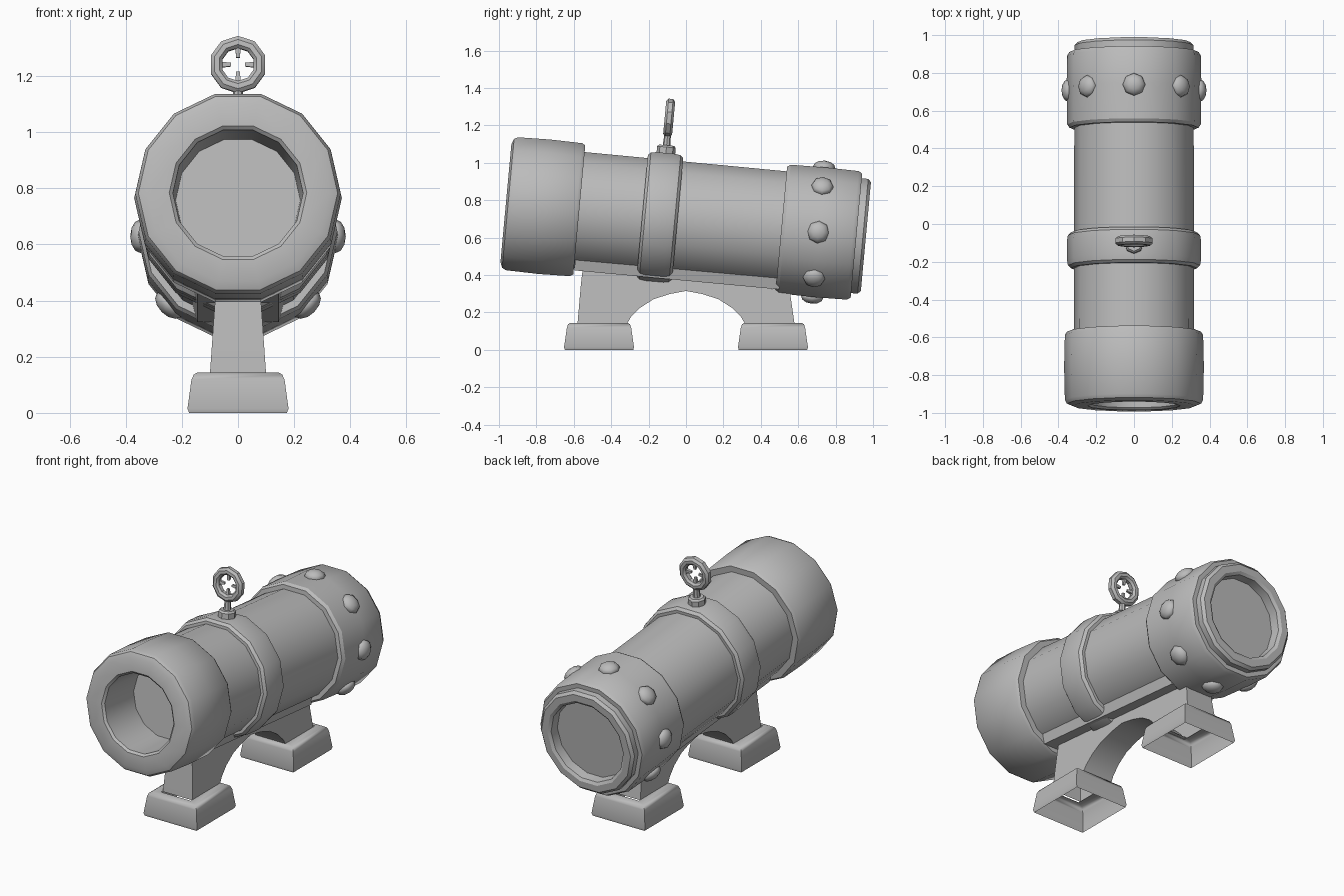
import bpy, bmesh, math
from math import cos, sin, pi, radians
from mathutils import Matrix

cube = bpy.data.objects.get("Cube")
if cube:
    bpy.data.objects.remove(cube)

grey = bpy.data.materials.new("plain_grey")
grey.use_nodes = True
grey.diffuse_color = (0.5, 0.5, 0.5, 1)
grey.node_tree.nodes["Principled BSDF"].inputs["Base Color"].default_value = (0.5, 0.5, 0.5, 1)

# The whole barrel slopes down towards the back
TILT = Matrix.Translation((0, 0, 0.695)) @ Matrix.Rotation(radians(-5.3), 4, 'X')
UPRIGHT = Matrix.Rotation(pi / 2, 4, 'X')
SIDES = 14


def finish(name, bm, matrix=Matrix(), angle=32):
    """Turn a bmesh into an object, smooth except at sharp edges."""
    bmesh.ops.recalc_face_normals(bm, faces=bm.faces)
    for f in bm.faces:
        f.smooth = True
    for e in bm.edges:
        e.smooth = e.calc_face_angle(0) < radians(angle)
    mesh = bpy.data.meshes.new(name)
    bm.to_mesh(mesh)
    bm.free()
    mesh.transform(matrix)
    mesh.materials.append(grey)
    ob = bpy.data.objects.new(name, mesh)
    bpy.context.collection.objects.link(ob)
    return ob


def bridge(bm, a, b):
    n = len(a)
    for i in range(n):
        bm.faces.new((a[i], a[(i + 1) % n], b[(i + 1) % n], b[i]))


def lathe(name, profile, sides=SIDES, matrix=TILT, phase=0.0, closed=False, caps=True):
    """Revolve (distance, radius) points around the y axis."""
    bm = bmesh.new()
    rings = [[bm.verts.new((r * cos(phase + 2 * pi * k / sides), s,
                            r * sin(phase + 2 * pi * k / sides)))
              for k in range(sides)] for s, r in profile]
    for a, b in zip(rings, rings[1:]):
        bridge(bm, a, b)
    if closed:
        bridge(bm, rings[-1], rings[0])
    elif caps:
        bm.faces.new(rings[0])
        bm.faces.new(rings[-1])
    return finish(name, bm, matrix)


# Barrel: hollow muzzle, tube, middle band, hollow breech
lathe("muzzle", [(-0.69, 0.222), (-0.955, 0.232), (-0.967, 0.245), (-0.967, 0.325),
                 (-0.955, 0.355), (-0.935, 0.366), (-0.76, 0.37), (-0.59, 0.366),
                 (-0.573, 0.355), (-0.573, 0.3)])
lathe("tube", [(-0.6, 0.319), (0.54, 0.316)], caps=False)
lathe("middle_band", [(-0.235, 0.3), (-0.235, 0.335), (-0.22, 0.35), (-0.19, 0.355),
                      (-0.09, 0.355), (-0.06, 0.35), (-0.045, 0.335), (-0.045, 0.3)])
lathe("breech_ring", [(0.512, 0.3), (0.512, 0.342), (0.53, 0.354), (0.72, 0.357),
                      (0.895, 0.354), (0.915, 0.342), (0.915, 0.29)], caps=False)
lathe("breech_lip", [(0.9, 0.316), (0.95, 0.316), (0.966, 0.3), (0.966, 0.26),
                     (0.955, 0.243), (0.7, 0.225)])

# Eight domed studs around the breech ring
for k in range(8):
    bm = bmesh.new()
    bmesh.ops.create_uvsphere(bm, u_segments=8, v_segments=6, radius=1)
    place = (TILT @ Matrix.Rotation(k * pi / 4, 4, 'Y') @ Matrix.Translation((0, 0.71, 0.348))
             @ Matrix.Diagonal((0.06, 0.06, 0.036, 1)))
    finish(f"stud_{k + 1}", bm, place, 60)

# Sight: foot disc, stem, ring and four short cross hairs
SIGHT = TILT @ Matrix.Translation((0, -0.14, 0))
lathe("sight_base", [(0.33, 0.05), (0.378, 0.05), (0.388, 0.04)], 8, SIGHT @ UPRIGHT)
lathe("sight_stem", [(0.37, 0.022), (0.45, 0.017)], 8, SIGHT @ UPRIGHT)
RING = SIGHT @ Matrix.Translation((0, 0, 0.535))
lathe("sight_ring", [(-0.024, 0.07), (-0.024, 0.088), (-0.012, 0.102), (0.012, 0.102),
                     (0.024, 0.088), (0.024, 0.07), (0.012, 0.059), (-0.012, 0.059)],
      10, RING, pi / 2, True)
for k in range(4):
    lathe(f"cross_hair_{k + 1}", [(0.025, 0.009), (0.066, 0.015)], 4,
          RING @ Matrix.Rotation(k * pi / 2, 4, 'Y') @ UPRIGHT, pi / 4)

# Saddle plate under the tube
bm = bmesh.new()
bmesh.ops.create_cube(bm, size=1)
for v in bm.verts:
    v.co.x *= 0.33 if v.co.z > 0 else 0.29
finish("saddle", bm, TILT @ Matrix.Translation((0, -0.02, -0.287))
       @ Matrix.Diagonal((1, 1.1, 0.074, 1)))

# Arched stand, narrowing upwards and open at the bottom
half = [(0.315, 0.14), (0.295, 0.175), (0.245, 0.225), (0.175, 0.27), (0.09, 0.298)]
outline = ([(-0.55, 0.45), (-0.562, 0.35), (-0.58, 0.14)] + [(-y, z) for y, z in half]
           + [(0, 0.315)] + half[::-1] + [(0.58, 0.14), (0.555, 0.315)])
bm = bmesh.new()
left, right = ([bm.verts.new((side * (0.1 - 0.07 * (z - 0.14)), y, z)) for y, z in outline]
               for side in (1, -1))
bridge(bm, left, right)
bm.faces.new(left)
bm.faces.new(right)
soles = [f for f in bm.faces if all(v.co.z < 0.15 for v in f.verts)]
bmesh.ops.delete(bm, geom=soles, context='FACES')
finish("arched_stand", bm)

# Two hollow feet: (half width, half length, height) from the sole to the stand
levels = [(0.174, 0.183, 0), (0.18, 0.187, 0.015), (0.166, 0.172, 0.118),
          (0.158, 0.166, 0.136), (0.145, 0.155, 0.144), (0.1, 0.132, 0.144)]
for name, y0 in (("front_foot", -0.465), ("back_foot", 0.465)):
    bm = bmesh.new()
    rings = [[bm.verts.new((sx * w, y0 + sy * l, z))
              for sx, sy in ((-1, -1), (1, -1), (1, 1), (-1, 1))] for w, l, z in levels]
    for a, b in zip(rings, rings[1:]):
        bridge(bm, a, b)
    finish(name, bm, angle=50)
